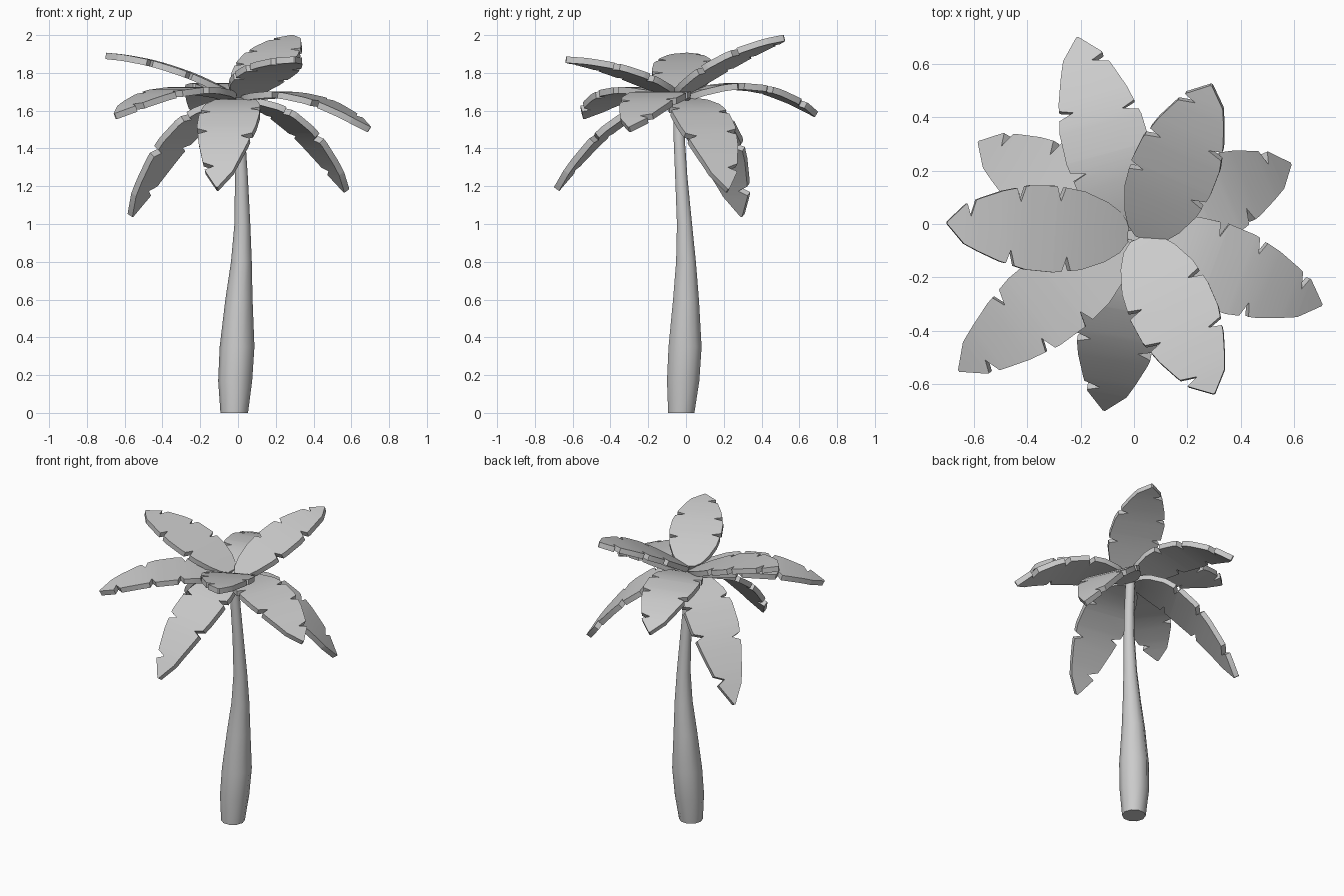
import bpy, bmesh, math
from mathutils import Vector

cube = bpy.data.objects.get("Cube")
if cube:
    bpy.data.objects.remove(cube, do_unlink=True)

grey = bpy.data.materials.new("plain_grey")
grey.use_nodes = True
grey.diffuse_color = (0.6, 0.6, 0.6, 1)
grey.node_tree.nodes["Principled BSDF"].inputs["Base Color"].default_value = (0.6, 0.6, 0.6, 1)


def make_object(name, bm, thickness=0):
    bmesh.ops.recalc_face_normals(bm, faces=bm.faces)
    mesh = bpy.data.meshes.new(name)
    bm.to_mesh(mesh)
    bm.free()
    mesh.materials.append(grey)
    obj = bpy.data.objects.new(name, mesh)
    bpy.context.collection.objects.link(obj)
    bpy.ops.object.select_all(action='DESELECT')
    obj.select_set(True)
    bpy.context.view_layer.objects.active = obj
    if thickness:
        solid = obj.modifiers.new("thickness", 'SOLIDIFY')
        solid.thickness = thickness
        solid.offset = 0
        bpy.ops.object.modifier_apply(modifier=solid.name)
    bpy.ops.object.shade_smooth_by_angle(angle=math.radians(40))
    return obj


# Trunk: a leaning, bulging stem lofted through rings (x, y, z, radius)
TRUNK = [(-0.02, -0.025, 0, 0.073), (-0.015, -0.015, 0.17, 0.09),
         (-0.005, -0.005, 0.35, 0.092), (0.005, 0, 0.6, 0.072),
         (0.018, 0, 0.8, 0.055), (0.023, -0.008, 1.0, 0.042),
         (0.018, -0.025, 1.25, 0.034), (0.008, -0.036, 1.45, 0.031),
         (-0.005, -0.04, 1.66, 0.03)]
SIDES = 10
bm = bmesh.new()
rings = []
for x, y, z, r in TRUNK:
    angles = [math.tau * i / SIDES for i in range(SIDES)]
    rings.append([bm.verts.new((x + r * math.cos(a), y + r * math.sin(a), z)) for a in angles])
for low, high in zip(rings, rings[1:]):
    for i in range(SIDES):
        j = (i + 1) % SIDES
        bm.faces.new((low[i], low[j], high[j], high[i]))
bm.faces.new(rings[0])
bm.faces.new(rings[-1])
make_object("trunk", bm)

# Frond outline: half width along the length, with torn notches on each edge
OUTLINE = [(0, 0.035), (0.04, 0.075), (0.12, 0.112), (0.25, 0.147), (0.4, 0.162),
           (0.55, 0.158), (0.7, 0.132), (0.82, 0.1), (0.9, 0.075), (1, 0.004)]
LEFT_NOTCHES = (0.33, 0.64)
RIGHT_NOTCHES = (0.38, 0.6, 0.87)
GAP, DEPTH = 0.024, 0.055


def half_width(s, notches):
    for (s0, w0), (s1, w1) in zip(OUTLINE, OUTLINE[1:]):
        if s <= s1:
            width = w0 + (w1 - w0) * (s - s0) / (s1 - s0)
            break
    for n in notches:
        width -= DEPTH * max(0, 1 - abs(s - n) / GAP)
    return width


stations = {s for s, w in OUTLINE}
for n in LEFT_NOTCHES + RIGHT_NOTCHES:
    stations |= {n - GAP, n, n + GAP}
stations = sorted(stations)


def make_frond(name, base, tip, mid_z, flip):
    base, tip = Vector(base), Vector(tip)
    mid = (base + tip) / 2
    mid.z = mid_z
    control = 2 * mid - (base + tip) / 2
    along = (tip - base).to_2d().normalized()
    across = Vector((-along.y, along.x, 0)) * flip
    bm = bmesh.new()
    rows = []
    for s in stations:
        p = base * (1 - s) ** 2 + control * 2 * s * (1 - s) + tip * s * s
        left = half_width(s, LEFT_NOTCHES)
        right = half_width(s, RIGHT_NOTCHES)
        rows.append([bm.verts.new(p + across * d) for d in (left, 0, -right)])
    for a, b in zip(rows, rows[1:]):
        for i in (0, 1):
            bm.faces.new((a[i], a[i + 1], b[i + 1], b[i]))
    make_object(name, bm, 0.034)


# Fronds: base, tip, height at mid length, which edge has more notches
FRONDS = {
    "frond_right": ((-0.03, -0.035, 1.68), (-0.7, 0.005, 1.89), 1.825, 1),
    "frond_back_left_high": ((0.04, -0.05, 1.68), (0.29, 0.52, 1.985), 1.87, -1),
    "frond_front_left_high": ((0.02, -0.06, 1.68), (0.3, -0.635, 1.87), 1.81, 1),
    "frond_back": ((-0.02, -0.02, 1.66), (-0.21, 0.69, 1.58), 1.725, 1),
    "frond_front_right": ((-0.03, -0.06, 1.67), (-0.65, -0.545, 1.57), 1.7, -1),
    "frond_left": ((0.03, -0.05, 1.66), (0.695, -0.3, 1.5), 1.665, -1),
    "frond_front_low": ((0, -0.06, 1.65), (-0.11, -0.685, 1.185), 1.53, 1),
    "frond_back_left_low": ((0.02, -0.02, 1.65), (0.575, 0.22, 1.175), 1.53, -1),
    "frond_back_right_low": ((-0.02, -0.02, 1.65), (-0.57, 0.3, 1.045), 1.48, 1),
}
for name, spec in FRONDS.items():
    make_frond(name, *spec)
